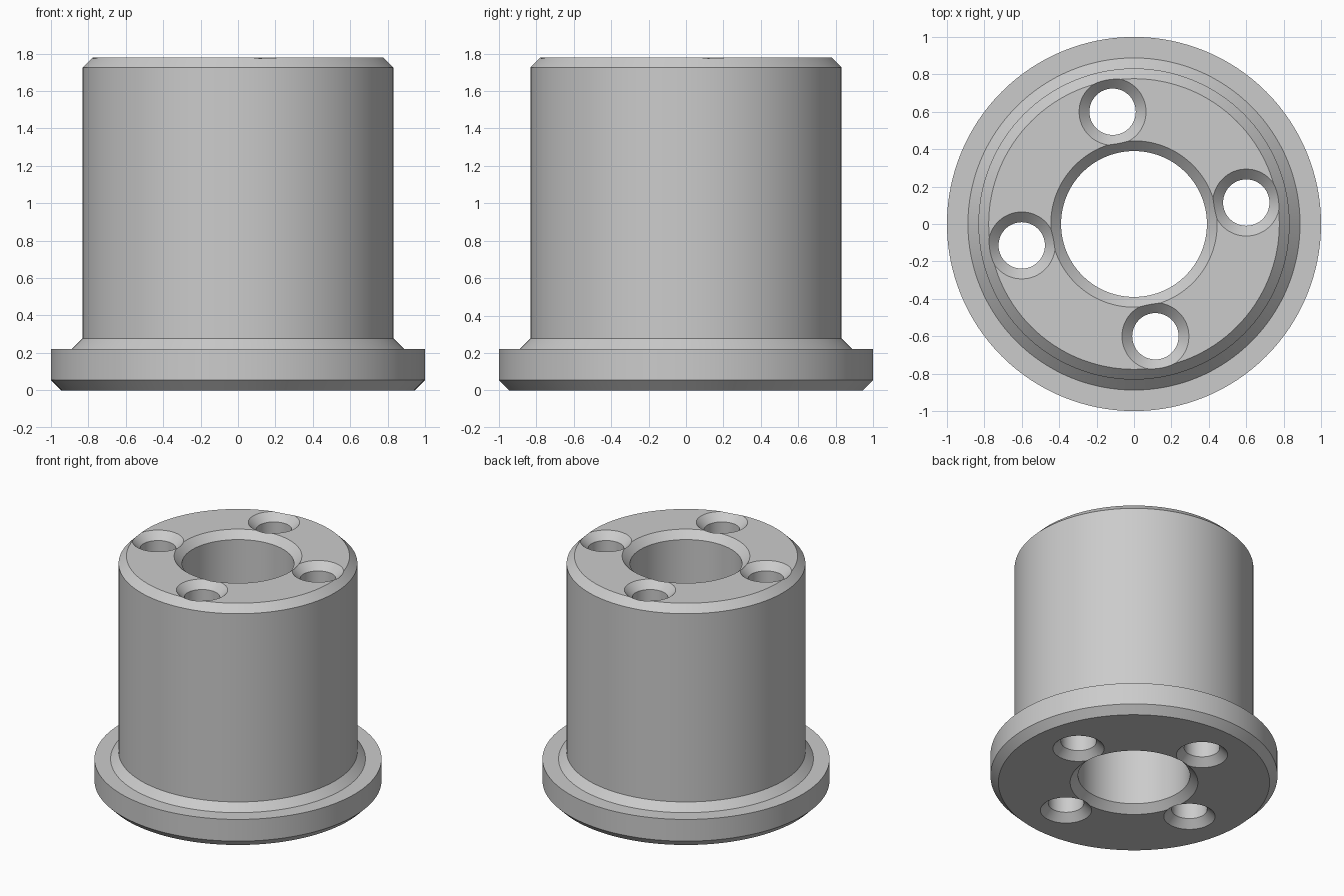
import bpy, bmesh, math

if "Cube" in bpy.data.objects:
    bpy.data.objects.remove(bpy.data.objects["Cube"], do_unlink=True)

HEIGHT = 1.78
CHAMFER = 0.055

steel = bpy.data.materials.new("plain grey")
steel.use_nodes = True
GREY = (0.6, 0.6, 0.6, 1)
steel.diffuse_color = GREY
steel.node_tree.nodes["Principled BSDF"].inputs["Base Color"].default_value = GREY


def lathe(name, profile, segments, centre=(0, 0)):
    """Solid of revolution from (radius, z) points, capped at both ends."""
    bm = bmesh.new()
    rings = []
    for r, z in profile:
        angles = [math.tau * i / segments for i in range(segments)]
        rings.append([bm.verts.new((centre[0] + r * math.cos(a),
                                    centre[1] + r * math.sin(a), z)) for a in angles])
    for low, high in zip(rings, rings[1:]):
        for i in range(segments):
            j = (i + 1) % segments
            bm.faces.new((low[i], low[j], high[j], high[i]))
    bm.faces.new(rings[0][::-1])
    bm.faces.new(rings[-1])
    mesh = bpy.data.meshes.new(name)
    bm.to_mesh(mesh)
    bm.free()
    mesh.materials.append(steel)
    obj = bpy.data.objects.new(name, mesh)
    bpy.context.collection.objects.link(obj)
    return obj


def hole_cutter(name, radius, segments, centre=(0, 0)):
    """Through hole with a chamfer at each end, carried past the faces."""
    over = 0.03
    wide = radius + CHAMFER + over
    return lathe(name, [(wide, -over), (radius, CHAMFER),
                        (radius, HEIGHT - CHAMFER), (wide, HEIGHT + over)],
                 segments, centre)


# Flanged sleeve body
bushing = lathe("flanged_bushing", [
    (1 - CHAMFER, 0), (1, CHAMFER), (1, 0.222), (0.888, 0.222),
    (0.832, 0.278), (0.832, HEIGHT - CHAMFER), (0.832 - CHAMFER, HEIGHT)], 128)

# Central bore and four bolt holes
cutters = [hole_cutter("bore_cutter", 0.39, 96)]
for k in range(4):
    a = math.radians(10.8 + 90 * k)
    cutters.append(hole_cutter(f"bolt_hole_cutter_{k + 1}", 0.124, 64,
                               (0.611 * math.cos(a), 0.611 * math.sin(a))))

bpy.ops.object.select_all(action="DESELECT")
bpy.context.view_layer.objects.active = bushing
bushing.select_set(True)
for cutter in cutters:
    mod = bushing.modifiers.new(cutter.name, "BOOLEAN")
    mod.operation = "DIFFERENCE"
    mod.solver = "EXACT"
    mod.object = cutter
    bpy.ops.object.modifier_apply(modifier=mod.name)
    bpy.data.objects.remove(cutter, do_unlink=True)

bpy.ops.object.shade_smooth_by_angle(angle=math.radians(30))
